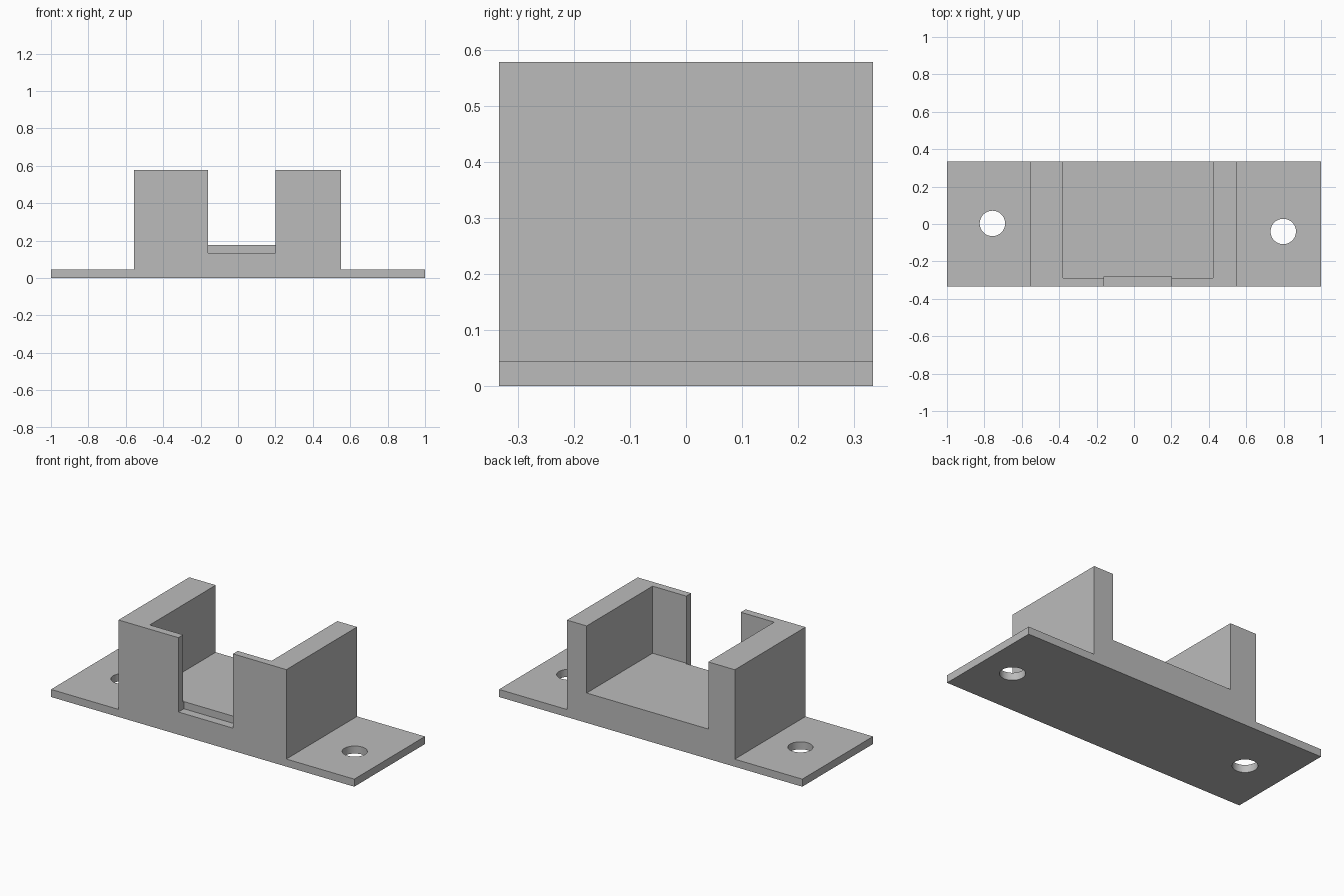
import bpy

cube = bpy.data.objects.get("Cube")
if cube:
    bpy.data.objects.remove(cube, do_unlink=True)

grey = bpy.data.materials.new("plain grey")
grey.use_nodes = True
colour = (0.5, 0.5, 0.5, 1)
grey.diffuse_color = colour
grey.node_tree.nodes["Principled BSDF"].inputs["Base Color"].default_value = colour

HALF_DEPTH = 0.333
FLANGE_TOP = 0.045
HEIGHT = 0.578
OVER = 0.1  # cutters reach past the surface


def finish(name):
    obj = bpy.context.object
    obj.name = name
    obj.data.materials.append(grey)
    return obj


def box(name, x, y, z):
    """Box from (low, high) pairs along each axis."""
    spans = (x, y, z)
    bpy.ops.mesh.primitive_cube_add(size=1, location=[(a + b) / 2 for a, b in spans])
    obj = finish(name)
    obj.scale = [b - a for a, b in spans]
    bpy.ops.object.transform_apply(location=False, rotation=False, scale=True)
    return obj


def hole(name, x, y):
    bpy.ops.mesh.primitive_cylinder_add(vertices=48, radius=0.068, depth=0.5, location=(x, y, 0))
    return finish(name)


def combine(target, tool, operation):
    mod = target.modifiers.new(tool.name, "BOOLEAN")
    mod.operation = operation
    mod.solver = "EXACT"
    mod.object = tool
    bpy.context.view_layer.objects.active = target
    bpy.ops.object.modifier_apply(modifier=mod.name)
    bpy.data.objects.remove(tool, do_unlink=True)


# Stepped body: stepped front profile extruded through the depth
profile = [(-1, 0), (1, 0), (1, FLANGE_TOP), (0.552, FLANGE_TOP), (0.552, HEIGHT),
           (-0.555, HEIGHT), (-0.555, FLANGE_TOP), (-1, FLANGE_TOP)]
n = len(profile)
verts = [(x, y, z) for y in (-HALF_DEPTH, HALF_DEPTH) for x, z in profile]
faces = [tuple(range(n)), tuple(reversed(range(n, 2 * n)))]
faces += [(i, i + n, (i + 1) % n + n, (i + 1) % n) for i in range(n)]
mesh = bpy.data.meshes.new("bracket_body")
mesh.from_pydata(verts, [], faces)
mesh.materials.append(grey)
body = bpy.data.objects.new("bracket_body", mesh)
bpy.context.collection.objects.link(body)

# Cavity open at the top and back
combine(body, box("cavity", (-0.38, 0.422), (-0.288, HALF_DEPTH + OVER),
                  (0.178, HEIGHT + OVER)), "DIFFERENCE")
# Slot through the front wall, cut a little below the cavity floor
combine(body, box("front_slot", (-0.16, 0.2), (-HALF_DEPTH - OVER, -0.282),
                  (0.135, HEIGHT + OVER)), "DIFFERENCE")
# Mounting holes in the flanges
combine(body, hole("right_hole", -0.757, 0.003), "DIFFERENCE")
combine(body, hole("left_hole", 0.798, -0.04), "DIFFERENCE")

# Smooth hole walls, sharp edges elsewhere
bpy.ops.object.select_all(action="DESELECT")
body.select_set(True)
bpy.context.view_layer.objects.active = body
bpy.ops.object.shade_smooth_by_angle()
